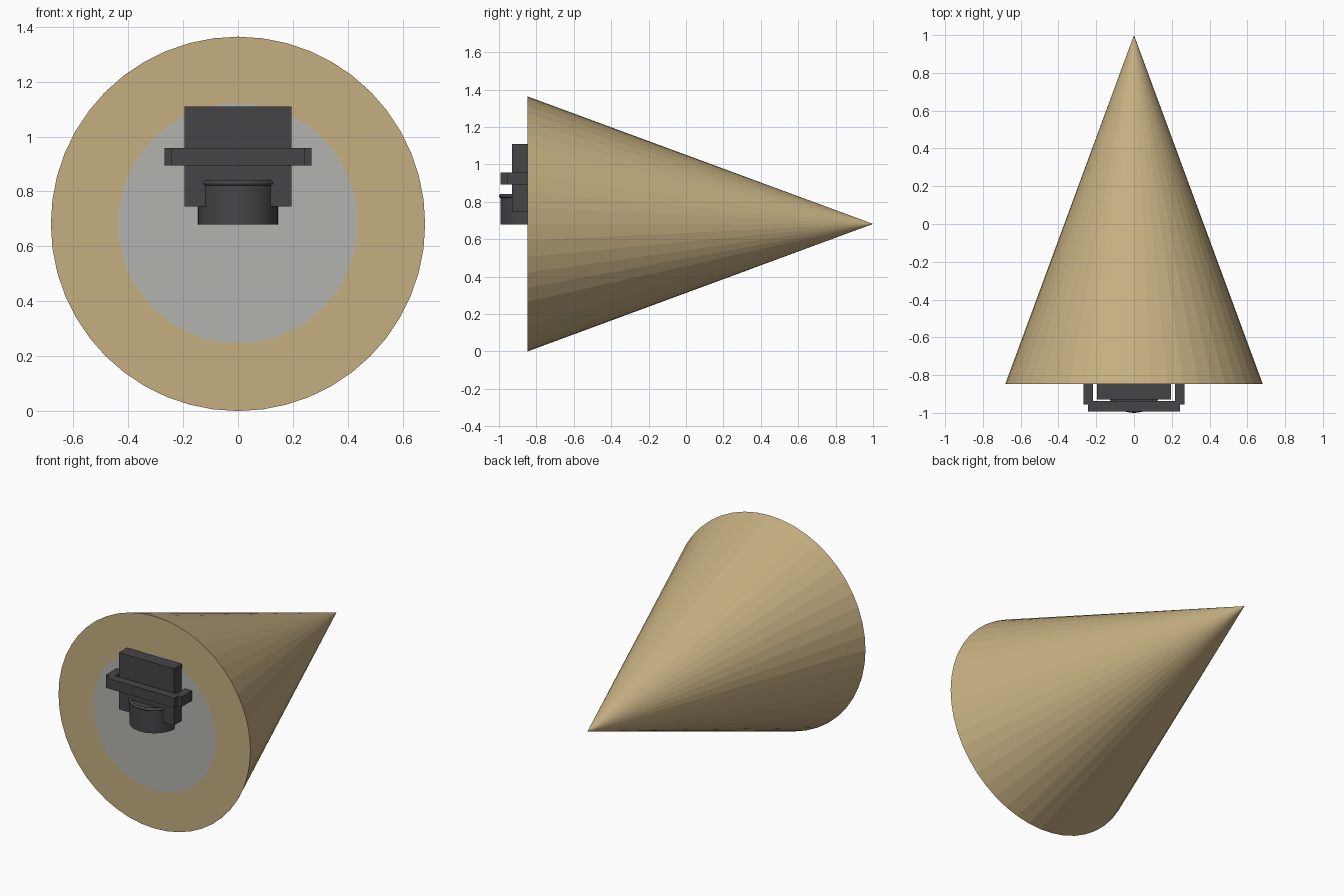
import bpy, math

if "Cube" in bpy.data.objects:
    bpy.data.objects.remove(bpy.data.objects["Cube"])

BASE_Y, CZ, R = -0.848, 0.682, 0.682


def material(name, rgb):
    m = bpy.data.materials.new(name)
    m.diffuse_color = (*rgb, 1)
    m.use_nodes = True
    m.node_tree.nodes["Principled BSDF"].inputs["Base Color"].default_value = m.diffuse_color
    return m


TAN = material("tan", (0.56, 0.43, 0.22))
PALE = material("pale_grey", (0.45, 0.45, 0.43))
DARK = material("dark_grey", (0.06, 0.06, 0.065))


def finish(name, mat, smooth=False):
    ob = bpy.context.object
    ob.name = name
    ob.data.materials.append(mat)
    if smooth:
        bpy.ops.object.shade_smooth_by_angle(angle=math.radians(40))
    return ob


def box(name, x, y, z):
    bpy.ops.mesh.primitive_cube_add(size=1, location=[(a + b) / 2 for a, b in (x, y, z)])
    bpy.context.object.scale = [b - a for a, b in (x, y, z)]
    bpy.ops.object.transform_apply(location=False, rotation=False, scale=True)
    return finish(name, DARK)


# Large cone lying on its side, apex to the back
bpy.ops.mesh.primitive_cone_add(vertices=48, radius1=R, radius2=0, depth=1 - BASE_Y,
                                location=(0, (1 + BASE_Y) / 2, CZ),
                                rotation=(-math.pi / 2, 0, 0))
finish("cone_body", TAN)

# Pale disc set on the base
bpy.ops.mesh.primitive_circle_add(vertices=48, radius=0.437, fill_type='NGON',
                                  location=(0, BASE_Y - 0.002, CZ + 0.002),
                                  rotation=(math.pi / 2, 0, 0))
finish("base_disc", PALE)

# Upright block
box("block", (-0.195, 0.195), (-0.93, -0.77), (0.745, 1.11))

# Strap around the block: front bar and two arms
box("strap_front", (-0.243, 0.243), (-0.993, -0.938), (0.894, 0.958))
for side, s in (("left", -1), ("right", 1)):
    box("strap_arm_" + side, sorted((s * 0.218, s * 0.268)), (-0.955, -0.78), (0.894, 0.958))

# Round cup half sunk in the base, with a rim
bpy.ops.mesh.primitive_cylinder_add(vertices=48, radius=0.145, depth=0.15,
                                    location=(0, BASE_Y, 0.754))
finish("cup", DARK, True)
bpy.ops.mesh.primitive_torus_add(major_segments=48, minor_segments=12, major_radius=0.142,
                                 minor_radius=0.01, location=(0, BASE_Y, 0.831))
finish("cup_rim", DARK, True)
